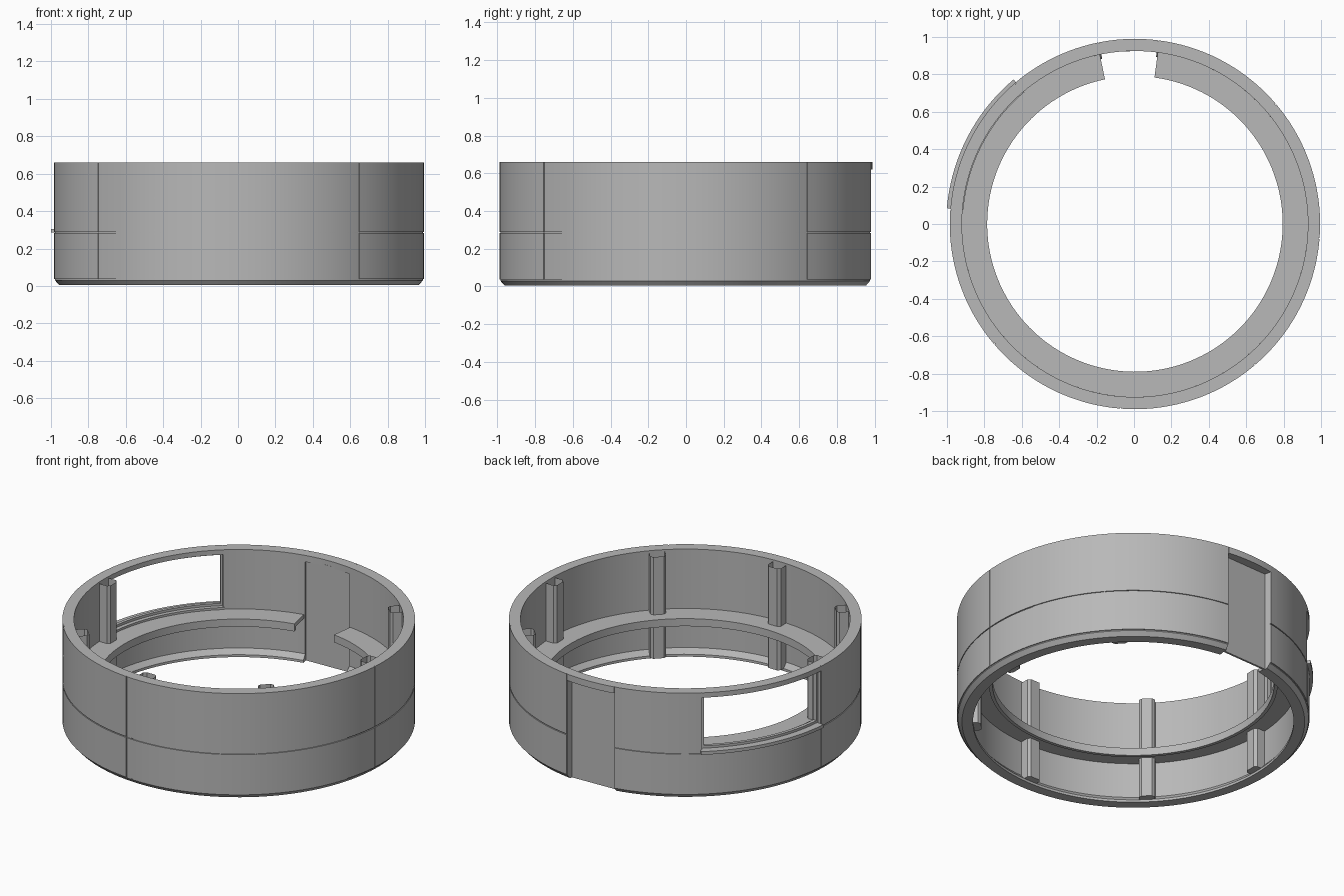
import bpy, bmesh, math
from math import radians, cos, sin

cube = bpy.data.objects.get("Cube")
if cube:
    bpy.data.objects.remove(cube, do_unlink=True)

CX = 0.005                      # ring centre offset, the sill sticks out on one side
R_IN, R_CORE, R_OUT = 0.925, 0.984, 0.99
FLOOR, TOP, HEAD = 0.29, 0.66, 0.62
DOOR_A, DOOR_B = 82.8, 101.2    # doorway angles
WIN_A, WIN_B = 130.5, 175.5     # window angles

grey = bpy.data.materials.new("plain grey")
grey.use_nodes = True
grey.diffuse_color = (0.48, 0.48, 0.48, 1)
grey.node_tree.nodes["Principled BSDF"].inputs["Base Color"].default_value = (0.48, 0.48, 0.48, 1)


def finish(bm, name, smooth=True, fix=True):
    if fix:
        bmesh.ops.recalc_face_normals(bm, faces=bm.faces)
    mesh = bpy.data.meshes.new(name)
    bm.to_mesh(mesh)
    bm.free()
    mesh.materials.append(grey)
    ob = bpy.data.objects.new(name, mesh)
    bpy.context.collection.objects.link(ob)
    ob.location.x = CX
    if smooth:
        bpy.ops.object.select_all(action='DESELECT')
        ob.select_set(True)
        bpy.context.view_layer.objects.active = ob
        bpy.ops.object.shade_smooth_by_angle(angle=radians(25))
    return ob


def polar(r, deg, z):
    return (r * cos(radians(deg)), r * sin(radians(deg)), z)


def sweep(bm, profile, a, b):
    """Sweep a closed (radius, height) profile round the centre, with capped ends."""
    n = max(1, round((b - a) / 2.5))
    rings = [[bm.verts.new(polar(r, a + (b - a) * i / n, z)) for r, z in profile]
             for i in range(n + 1)]
    k = len(profile)
    for p, q in zip(rings, rings[1:]):
        for j in range(k):
            bm.faces.new((p[j], p[(j + 1) % k], q[(j + 1) % k], q[j]))
    bm.faces.new(rings[0])
    bm.faces.new(rings[-1])


def box(r0, r1, z0, z1):
    return [(r0, z0), (r1, z0), (r1, z1), (r0, z1)]


def arc(name, profile, *spans):
    bm = bmesh.new()
    for a, b in spans:
        sweep(bm, profile, a, b)
    return finish(bm, name)


# Wall core: lower ring with bevelled foot, upper ring, and strips over the openings
END = DOOR_A + 360
foot = [(0.9, 0.005), (0.962, 0.005), (0.984, 0.03), (R_CORE, FLOOR),
        (R_IN, FLOOR), (R_IN, 0.05), (0.9, 0.02)]
arc("lower_wall", foot, (DOOR_B, END))
arc("upper_wall", box(R_IN, R_CORE, FLOOR, TOP), (DOOR_B, WIN_A), (WIN_B, END))
arc("door_lintel", box(R_IN, R_OUT, HEAD, TOP), (DOOR_A, DOOR_B))
arc("window_lintel", box(R_IN, R_OUT, HEAD + 0.01, TOP), (WIN_A, WIN_B))

# Outer cladding panels with narrow joints
joints = [DOOR_B, WIN_A] + [WIN_B + 45 * i for i in range(6)] + [END]
GAP = 0.15
spans = [(a + GAP, b - GAP) for a, b in zip(joints, joints[1:])]
arc("lower_panels", box(R_CORE - 0.002, R_OUT, 0.036, 0.282), *spans)
arc("upper_panels", box(R_CORE - 0.002, R_OUT, 0.288, TOP),
    *[s for s in spans if abs(s[0] - WIN_A) > 1])

# Rivets beside every joint and along the panel middles
bm = bmesh.new()
rows = [0.05, 0.275, 0.298, 0.47, 0.64]
for a, b in spans:
    in_window = abs(a - WIN_A) < 1
    for deg in (a + 0.8, (a + b) / 2, b - 0.8):
        for z in rows:
            if in_window and FLOOR < z < HEAD:
                continue
            ring = [bm.verts.new(polar(R_OUT + 0.001, deg + 0.25 * cos(t * math.pi / 3),
                                       z + 0.0045 * sin(t * math.pi / 3))) for t in range(6)]
            bm.faces.new(ring)
finish(bm, "rivets", smooth=False, fix=False)

# Inner gallery: a flat ledge with a downturned edge, broken at the doorway
ledge = [(0.79, 0.245), (0.81, 0.245), (0.81, 0.268), (R_IN, 0.268), (R_IN, FLOOR + 0.002),
         (0.79, FLOOR + 0.002)]
arc("gallery", ledge, (DOOR_B + 0.5, END - 0.4))

# Window sill and slim frame
arc("window_sill", box(0.92, 1.009, 0.285, 0.305), (WIN_A - 0.5, WIN_B - 0.3))
arc("window_frame_bottom", box(0.945, 0.965, 0.3, 0.32), (WIN_A, WIN_B))
arc("window_frame_top", box(0.945, 0.965, HEAD, HEAD + 0.015), (WIN_A, WIN_B))
arc("window_frame_sides", box(0.945, 0.965, 0.3, HEAD + 0.01),
    (WIN_A, WIN_A + 0.8), (WIN_B - 0.8, WIN_B))

# Recessed flat door
door_profile = box(0.936, 0.948, 0.005, HEAD + 0.01)
bm = bmesh.new()
ends = [[bm.verts.new(polar(r, d, z)) for r, z in door_profile] for d in (DOOR_A, DOOR_B)]
for j in range(4):
    bm.faces.new((ends[0][j], ends[0][(j + 1) % 4], ends[1][(j + 1) % 4], ends[1][j]))
for e in ends:
    bm.faces.new(e)
finish(bm, "door", smooth=False)

# Open-topped channel posts against the inner wall
channel = [(0.93, -0.045), (0.872, -0.045), (0.857, -0.03),
           (0.857, 0.03), (0.872, 0.045), (0.93, 0.045)]
for i, deg in enumerate((0, 45, 180, 225, 270, 315)):
    c, s = cos(radians(deg)), sin(radians(deg))
    bm = bmesh.new()
    cols = []
    for r, t in channel:
        x, y = r * c - t * s, r * s + t * c
        cols.append([bm.verts.new((x, y, z)) for z in (0.02, 0.65)])
    for p, q in zip(cols, cols[1:]):
        bm.faces.new((p[0], p[1], q[1], q[0]))
    bm.faces.new([p[0] for p in cols])
    bm.normal_update()
    # the inner face of the post looks towards the ring centre
    front = list(bm.faces)[2]
    if front.normal.x * c + front.normal.y * s > 0:
        bmesh.ops.reverse_faces(bm, faces=bm.faces)
    finish(bm, f"post_{i + 1}", smooth=False, fix=False)
